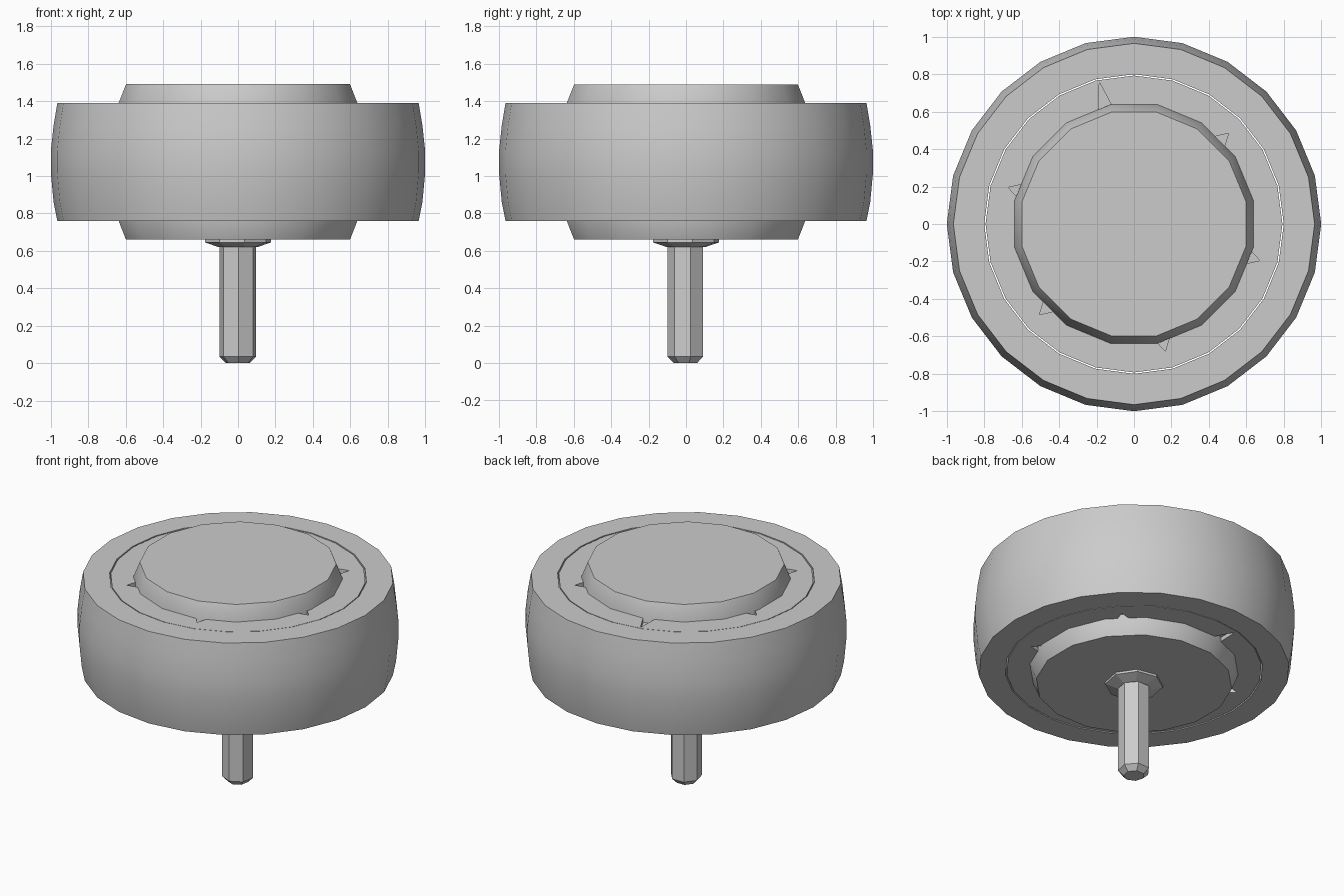
import bpy, bmesh, math

if "Cube" in bpy.data.objects:
    bpy.data.objects.remove(bpy.data.objects["Cube"], do_unlink=True)

grey = bpy.data.materials.new("mid grey")
grey.use_nodes = True
colour = (0.6, 0.6, 0.6, 1)
grey.diffuse_color = colour
grey.node_tree.nodes["Principled BSDF"].inputs["Base Color"].default_value = colour


def lathe(name, profile, sides, turn=0.0, closed=False, smooth=None):
    """Spin (radius, height) points round z; open profiles get flat caps."""
    bm = bmesh.new()
    rings = []
    for r, z in profile:
        angles = [turn + 2 * math.pi * i / sides for i in range(sides)]
        rings.append([bm.verts.new((r * math.cos(a), r * math.sin(a), z)) for a in angles])
    pairs = list(zip(rings, rings[1:]))
    if closed:
        pairs.append((rings[-1], rings[0]))
    else:
        bm.faces.new(rings[0])
        bm.faces.new(rings[-1])
    for low, high in pairs:
        for i in range(sides):
            j = (i + 1) % sides
            bm.faces.new((low[i], low[j], high[j], high[i]))
    bmesh.ops.recalc_face_normals(bm, faces=bm.faces)
    mesh = bpy.data.meshes.new(name)
    bm.to_mesh(mesh)
    bm.free()
    mesh.materials.append(grey)
    obj = bpy.data.objects.new(name, mesh)
    bpy.context.collection.objects.link(obj)
    if smooth:
        bpy.ops.object.select_all(action="DESELECT")
        obj.select_set(True)
        bpy.context.view_layer.objects.active = obj
        bpy.ops.object.shade_smooth_by_angle(angle=math.radians(smooth))
    return obj


# Tyre with a slightly bulging tread
lathe("tyre", [(0.80, 0.76), (0.965, 0.76), (0.985, 0.86), (1.0, 1.02), (1.0, 1.13),
               (0.985, 1.27), (0.965, 1.39), (0.80, 1.39)], 24,
      turn=math.pi / 2, closed=True, smooth=40)

# Wheel disc, separated from the tyre by a hairline groove
disc = lathe("wheel_disc", [(0.793, 0.762), (0.793, 1.388)], 24, turn=math.pi / 2)

# Raised hub with sloping rims on both sides
lathe("hub", [(0.61, 0.66), (0.65, 0.76), (0.65, 1.39), (0.61, 1.49)], 16,
      turn=math.pi / 16, smooth=35)

# Six small wedge notches round the hub, on both faces
for z in (0.76, 1.39):
    for i in range(6):
        a = math.radians(-17 + 60 * i)
        reach = 0.78 if i == 2 else 0.70
        bm = bmesh.new()
        corners = [(reach, 0.01), (0.63, 0.05), (0.63, -0.03)]
        ring = [[bm.verts.new((r * math.cos(a) - t * math.sin(a),
                               r * math.sin(a) + t * math.cos(a), z + d))
                 for r, t in corners] for d in (-0.03, 0.03)]
        bm.faces.new(ring[0])
        bm.faces.new(ring[1])
        for k in range(3):
            n = (k + 1) % 3
            bm.faces.new((ring[0][k], ring[0][n], ring[1][n], ring[1][k]))
        bmesh.ops.recalc_face_normals(bm, faces=bm.faces)
        mesh = bpy.data.meshes.new("notch_cutter")
        bm.to_mesh(mesh)
        bm.free()
        mesh.materials.append(grey)
        cutter = bpy.data.objects.new("notch_cutter", mesh)
        bpy.context.collection.objects.link(cutter)
        cutter.hide_render = True
        cutter.hide_set(True)
        cut = disc.modifiers.new("notch", "BOOLEAN")
        cut.operation = "DIFFERENCE"
        cut.solver = "EXACT"
        cut.object = cutter

# Collar and axle stem with a chamfered tip
lathe("axle_collar", [(0.105, 0.62), (0.18, 0.645), (0.18, 0.67)], 8, turn=0.2)
lathe("axle_stem", [(0.065, 0.0), (0.1, 0.035), (0.1, 0.67)], 7, turn=0.25)
